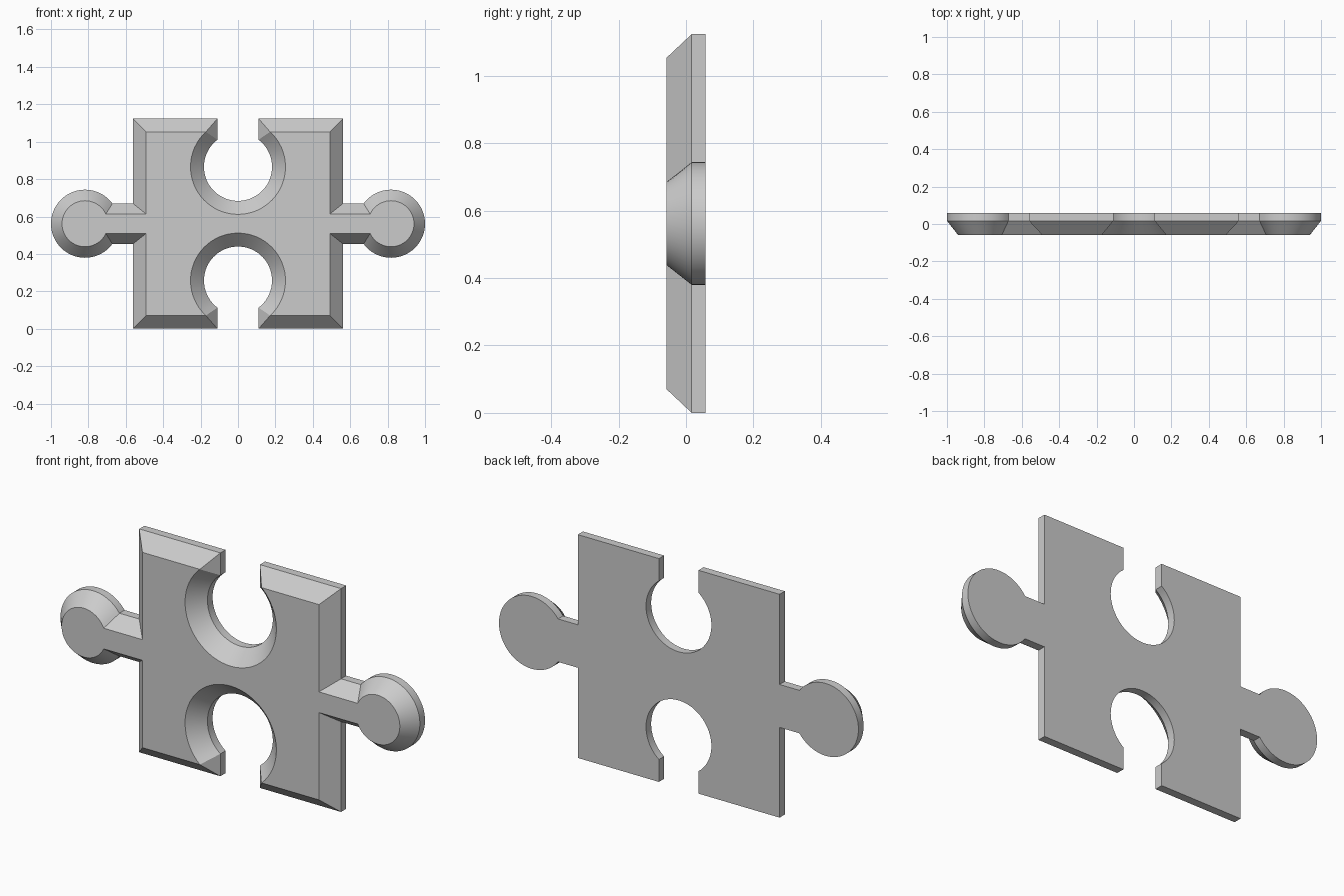
import bpy, bmesh
from math import sin, cos, asin, pi, sqrt

if "Cube" in bpy.data.objects:
    bpy.data.objects.remove(bpy.data.objects["Cube"])

MID = 0.5615          # centre height; outlines are built around it
HOLE_Z = 0.304        # socket centre above / below the middle


def arc(cx, cz, r, a0, a1, n=24):
    return [(cx + r * cos(a0 + (a1 - a0) * i / n),
             cz + r * sin(a0 + (a1 - a0) * i / n)) for i in range(n + 1)]


def outline(half, neck, knob_r, hole_r, gap=None):
    """Closed outline: one quadrant (tab tip to socket bottom), mirrored twice."""
    q = arc(0.818, 0, knob_r, 0, pi - asin(neck / knob_r))
    q += [(half, neck), (half, half)]
    if gap:                                   # straight-sided socket mouth
        lip = HOLE_Z + sqrt(hole_r ** 2 - gap ** 2)
        q.append((gap, half))
    else:                                     # front rim meets the edge directly
        lip = half
        q.append((sqrt(hole_r ** 2 - (lip - HOLE_Z) ** 2), half))
    q += arc(0, HOLE_Z, hole_r, asin((lip - HOLE_Z) / hole_r), -pi / 2)
    top = q + [(-x, z) for x, z in reversed(q[:-1])]
    return top + [(x, -z) for x, z in reversed(top[1:-1])]


outer = outline(MID, 0.108, 0.182, 0.182, gap=0.11)
inner = outline(0.491, 0.052, 0.123, 0.254)

# Puzzle piece: back outline, bevel start, inset front outline
bm = bmesh.new()
rings = [[bm.verts.new((x, y, z + MID)) for x, z in pts]
         for pts, y in ((outer, 0.058), (outer, 0.017), (inner, -0.058))]
for a, b in zip(rings, rings[1:]):
    for i in range(len(a)):
        j = (i + 1) % len(a)
        bm.faces.new((a[i], a[j], b[j], b[i]))
bm.faces.new(rings[0])
bm.faces.new(rings[2])
bmesh.ops.remove_doubles(bm, verts=bm.verts, dist=1e-4)
bmesh.ops.recalc_face_normals(bm, faces=bm.faces)

mesh = bpy.data.meshes.new("puzzle_piece")
bm.to_mesh(mesh)
bm.free()
piece = bpy.data.objects.new("puzzle_piece", mesh)
bpy.context.collection.objects.link(piece)

# Smooth curved walls, crisp bevel edges
bpy.context.view_layer.objects.active = piece
piece.select_set(True)
bpy.ops.object.shade_smooth_by_angle(angle=pi / 7)
